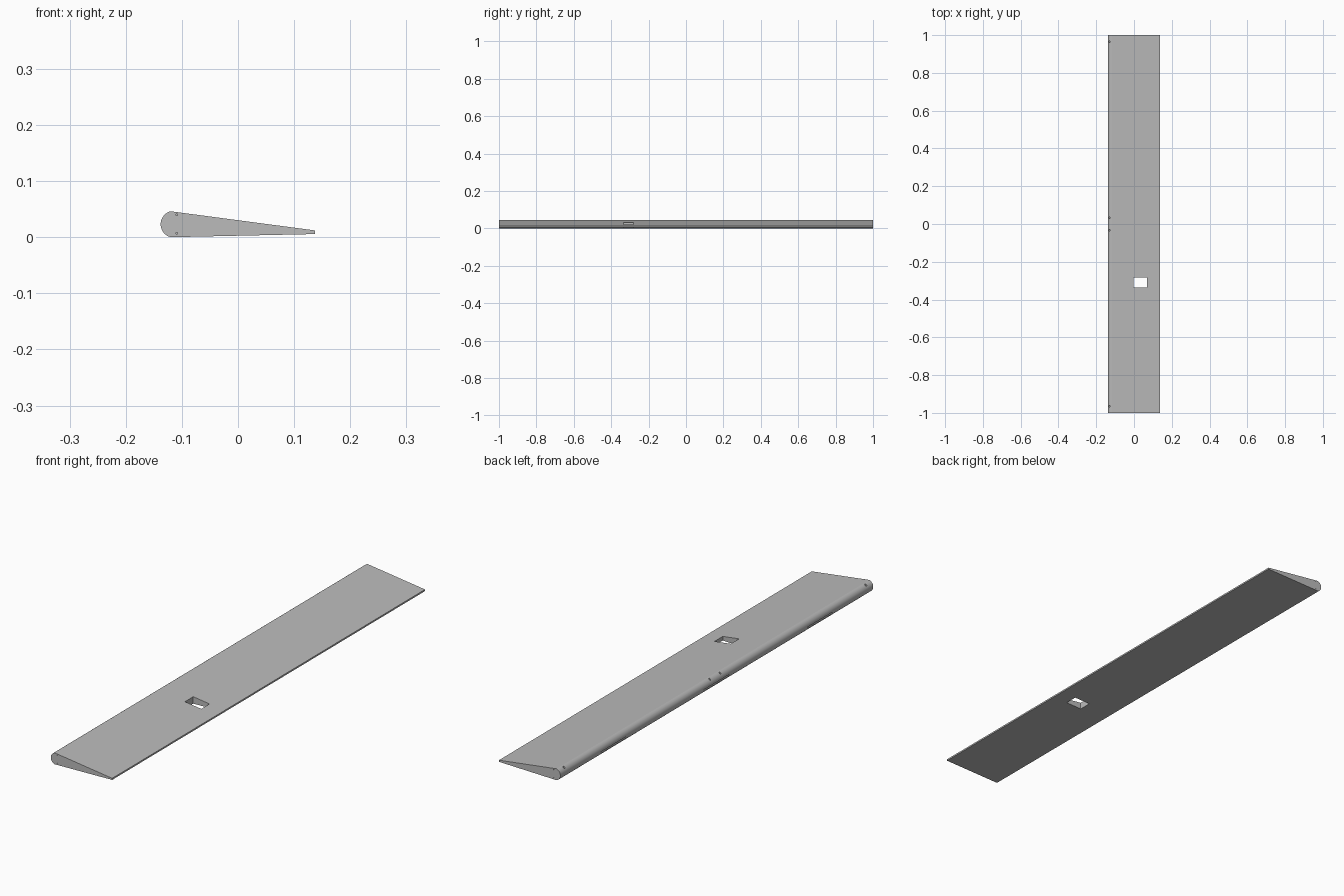
import bpy, bmesh
from math import radians, sin, cos
from mathutils import Matrix, Vector

cube = bpy.data.objects.get("Cube")
if cube:
    bpy.data.objects.remove(cube, do_unlink=True)

grey = bpy.data.materials.new("plain grey")
grey.use_nodes = True
colour = (0.5, 0.5, 0.5, 1)
grey.diffuse_color = colour
grey.node_tree.nodes["Principled BSDF"].inputs["Base Color"].default_value = colour


def make_object(name, bm):
    bmesh.ops.recalc_face_normals(bm, faces=bm.faces)
    mesh = bpy.data.meshes.new(name)
    bm.to_mesh(mesh)
    bm.free()
    mesh.materials.append(grey)
    obj = bpy.data.objects.new(name, mesh)
    bpy.context.collection.objects.link(obj)
    return obj


def add_box(bm, low, high):
    low, high = Vector(low), Vector(high)
    size = Matrix.Diagonal((*(high - low), 1))
    bmesh.ops.create_cube(bm, size=1, matrix=Matrix.Translation((low + high) / 2) @ size)


def add_drill(bm, centre, radius, depth, turn=0):
    bmesh.ops.create_cone(
        bm, cap_ends=True, segments=12, radius1=radius, radius2=radius, depth=depth,
        matrix=Matrix.Translation(centre) @ Matrix.Rotation(turn, 4, "X"))


# Tapered panel: rounded nose, flat slopes, blunt trailing edge
NOSE_X, NOSE_Z, RADIUS, STEPS = -0.114, 0.0235, 0.0239, 18
profile = [(0.137, 0.006), (0.137, 0.0125)]
for i in range(STEPS + 1):
    a = radians(105 + 150 * i / STEPS)
    profile.append((NOSE_X + RADIUS * cos(a), NOSE_Z + RADIUS * sin(a)))
bottom = min(z for x, z in profile)
bm = bmesh.new()
face = bm.faces.new([bm.verts.new((x, -1, z - bottom)) for x, z in profile])
swept = bmesh.ops.extrude_face_region(bm, geom=[face])["geom"]
bmesh.ops.translate(bm, vec=(0, 2, 0), verts=[v for v in swept if isinstance(v, bmesh.types.BMVert)])
panel = make_object("tapered_panel", bm)

# Cutters: handle window, hinge slots, screw holes and end pin holes
bm = bmesh.new()
add_box(bm, (-0.003, -0.335, -0.1), (0.07, -0.282, 0.1))
for y in (-0.66, 0, 0.66):
    add_box(bm, (-0.16, y - 0.08, 0.015), (-0.126, y + 0.08, 0.02))
for y in (-0.965, -0.033, 0.033, 0.965):
    add_drill(bm, (-0.129, y, 0.05), 0.004, 0.04)
for y in (-1, 1):
    for z in (0.007, 0.04):
        add_drill(bm, (-0.109, y, z), 0.0015, 0.02, radians(90))
cutter = make_object("cutter", bm)
cutter.hide_render = True

cut = panel.modifiers.new("cutouts", "BOOLEAN")
cut.operation = "DIFFERENCE"
cut.solver = "EXACT"
cut.object = cutter
bpy.ops.object.select_all(action="DESELECT")
panel.select_set(True)
bpy.context.view_layer.objects.active = panel
bpy.ops.object.modifier_apply(modifier=cut.name)
bpy.data.objects.remove(cutter, do_unlink=True)
bpy.ops.object.shade_smooth_by_angle(angle=radians(18))
